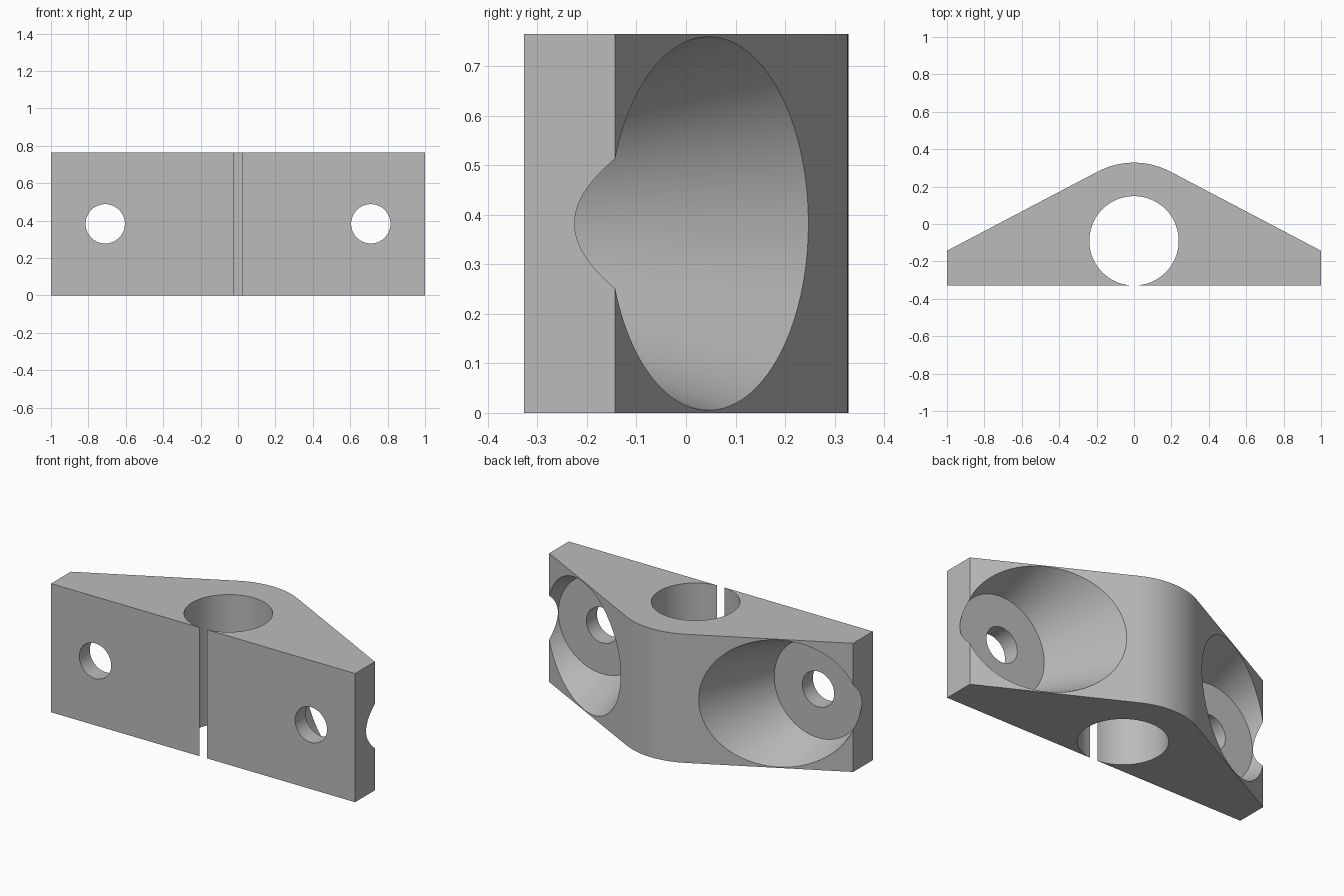
import bpy, bmesh, math

if "Cube" in bpy.data.objects:
    bpy.data.objects.remove(bpy.data.objects["Cube"])

HEIGHT = 0.765
CENTRE_Y = -0.09                 # shared centre of the bore and rounded nose
BORE_R, NOSE_R = 0.239, 0.418
SLOT = 0.025                     # half width of the front slot
END_Y = -0.143
HOLE_X, HOLE_Z = 0.71, HEIGHT / 2
SEAT_Y = -0.228

grey = bpy.data.materials.new("plain_grey")
grey.diffuse_color = (0.5, 0.5, 0.5, 1)
grey.use_nodes = True
grey.node_tree.nodes["Principled BSDF"].inputs["Base Color"].default_value = grey.diffuse_color


def arc(radius, start, end, steps):
    pts = []
    for i in range(steps + 1):
        a = math.radians(start + (end - start) * i / steps)
        pts.append((radius * math.cos(a), CENTRE_Y + radius * math.sin(a)))
    return pts


def make_object(name, bm):
    bmesh.ops.recalc_face_normals(bm, faces=bm.faces[:])
    mesh = bpy.data.meshes.new(name)
    bm.to_mesh(mesh)
    bm.free()
    mesh.materials.append(grey)
    obj = bpy.data.objects.new(name, mesh)
    bpy.context.collection.objects.link(obj)
    return obj


def lathe_y(name, profile, x, z, sides=96):
    """Solid of revolution about a y-parallel axis; profile is (radius, y)."""
    bm = bmesh.new()
    rings = []
    for r, y in profile:
        rings.append([bm.verts.new((x + r * math.cos(t), y, z + r * math.sin(t)))
                      for t in (2 * math.pi * i / sides for i in range(sides))])
    for a, b in zip(rings, rings[1:]):
        for i in range(sides):
            j = (i + 1) % sides
            bm.faces.new((a[i], a[j], b[j], b[i]))
    bm.faces.new(rings[0])
    bm.faces.new(rings[-1])
    return make_object(name, bm)


# Clamp body: one outline with rounded nose and slotted bore, extruded upward
half = math.degrees(math.asin(SLOT / BORE_R))
bore = arc(BORE_R, 270 - half, -90 + half, 96)
front_y = bore[0][1]
outline = [(1, front_y), (1, END_Y)]
outline += arc(NOSE_R, 62.2, 117.8, 20)
outline += [(-1, END_Y), (-1, front_y)] + bore

bm = bmesh.new()
base = bm.faces.new([bm.verts.new((x, y, 0)) for x, y in outline])
top = bmesh.ops.extrude_face_region(bm, geom=[base])["geom"]
bmesh.ops.translate(bm, vec=(0, 0, HEIGHT),
                    verts=[v for v in top if isinstance(v, bmesh.types.BMVert)])
body = make_object("clamp_body", bm)
bpy.context.view_layer.objects.active = body
body.select_set(True)

# Screw holes with tapered recesses opening on the sloped back
screw_profile = [(0.105, -0.5), (0.105, SEAT_Y), (0.289, SEAT_Y), (0.506, 0.4)]
for side in (-1, 1):
    cutter = lathe_y("screw_recess_cutter", screw_profile, side * HOLE_X, HOLE_Z)
    cutter.hide_render = True
    mod = body.modifiers.new("screw_recess", 'BOOLEAN')
    mod.operation = 'DIFFERENCE'
    mod.solver = 'EXACT'
    mod.object = cutter
    bpy.ops.object.modifier_apply(modifier=mod.name)
    bpy.data.objects.remove(cutter)

# Smooth curved walls while keeping the flat faces flat
bpy.ops.object.shade_smooth_by_angle(angle=math.radians(25))
weighted = body.modifiers.new("flat_face_normals", 'WEIGHTED_NORMAL')
weighted.keep_sharp = True
